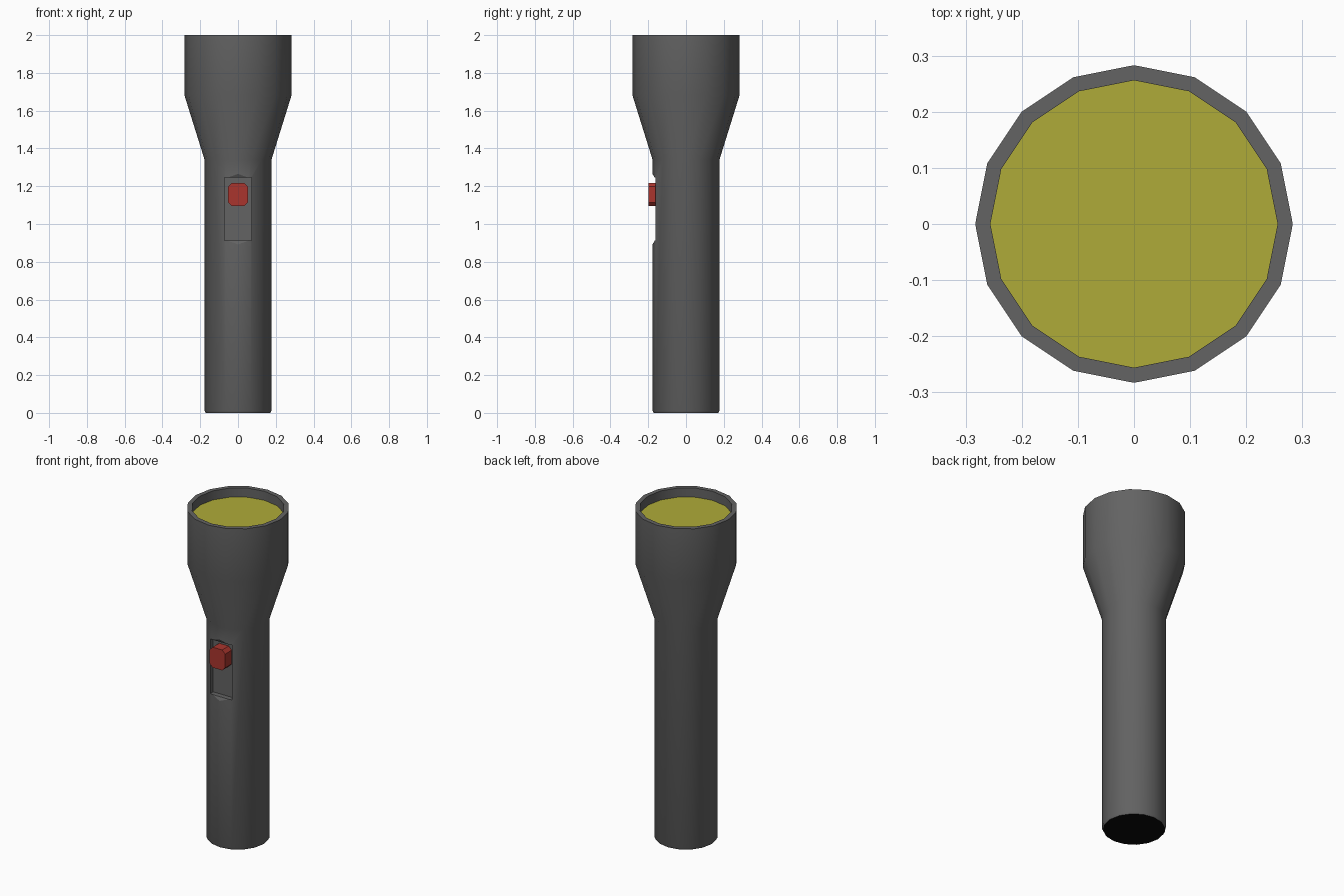
import bpy, bmesh, math

if "Cube" in bpy.data.objects:
    bpy.data.objects.remove(bpy.data.objects["Cube"])

SIDES = 16


def material(name, rgb):
    m = bpy.data.materials.new(name)
    m.diffuse_color = (*rgb, 1)
    m.use_nodes = True
    m.node_tree.nodes["Principled BSDF"].inputs["Base Color"].default_value = m.diffuse_color
    return m


grey = material("dark grey", (0.125, 0.125, 0.125))
black = material("black", (0.003, 0.003, 0.003))
yellow = material("lens yellow", (0.43, 0.41, 0.04))
red = material("switch red", (0.40, 0.036, 0.027))


def finish(bm, name, *mats):
    bmesh.ops.recalc_face_normals(bm, faces=bm.faces[:])
    me = bpy.data.meshes.new(name)
    bm.to_mesh(me)
    bm.free()
    ob = bpy.data.objects.new(name, me)
    bpy.context.collection.objects.link(ob)
    for m in mats:
        me.materials.append(m)
    return ob


def lathe(name, profile, *mats):
    """Turn a list of (radius, z) into a closed solid with capped ends."""
    bm = bmesh.new()
    rings = [[bm.verts.new((r * math.cos(i * math.tau / SIDES),
                            r * math.sin(i * math.tau / SIDES), z))
              for i in range(SIDES)] for r, z in profile]
    for a, b in zip(rings, rings[1:]):
        for i in range(SIDES):
            j = (i + 1) % SIDES
            bm.faces.new((a[i], a[j], b[j], b[i]))
    bm.faces.new(rings[0])
    bm.faces.new(rings[-1])
    return finish(bm, name, *mats)


def prism(name, points, offset, *mats):
    """Extrude a closed outline of 3D points along an offset."""
    bm = bmesh.new()
    face = bm.faces.new([bm.verts.new(p) for p in points])
    new = bmesh.ops.extrude_face_region(bm, geom=[face], use_keep_orig=True)["geom"]
    bmesh.ops.translate(bm, vec=offset,
                        verts=[v for v in new if isinstance(v, bmesh.types.BMVert)])
    return finish(bm, name, *mats)


# Body: handle, flared head and hollow rim
body = lathe("torch_body", [(0.171, 0), (0.177, 0.012), (0.177, 1.34), (0.283, 1.68),
                            (0.283, 2.0), (0.256, 2.0), (0.256, 1.94)], grey, black)

# Switch recess: slot with small chamfers above and below
slot = [(-0.3, 1.49), (-0.166, 1.245), (-0.135, 1.245),
        (-0.135, 0.912), (-0.166, 0.912), (-0.3, 0.667)]
cutter = prism("slot_cutter", [(-0.072, y, z) for y, z in slot], (0.144, 0, 0))
cutter.hide_render = True
cut = body.modifiers.new("slot", "BOOLEAN")
cut.operation = "DIFFERENCE"
cut.solver = "EXACT"
cut.object = cutter
bpy.context.view_layer.objects.active = body
body.select_set(True)
bpy.ops.object.modifier_apply(modifier="slot")
bpy.data.objects.remove(cutter)

# Black base, smooth sides with sharp rims
for p in body.data.polygons:
    p.material_index = 1 if p.normal.z < -0.9 and p.center.z < 0.005 else 0
bpy.ops.object.shade_smooth_by_angle(angle=math.radians(30))

# Lens set inside the rim
lathe("lens", [(0.256, 1.938), (0.256, 1.945)], yellow)

# Sliding switch: block with clipped corners
w, h, c, zc = 0.052, 0.062, 0.02, 1.156
corners = [(w, h - c), (w - c, h), (c - w, h), (-w, h - c),
           (-w, c - h), (c - w, -h), (w - c, -h), (w, c - h)]
prism("switch", [(x, -0.198, zc + z) for x, z in corners], (0, 0.07, 0), red)
